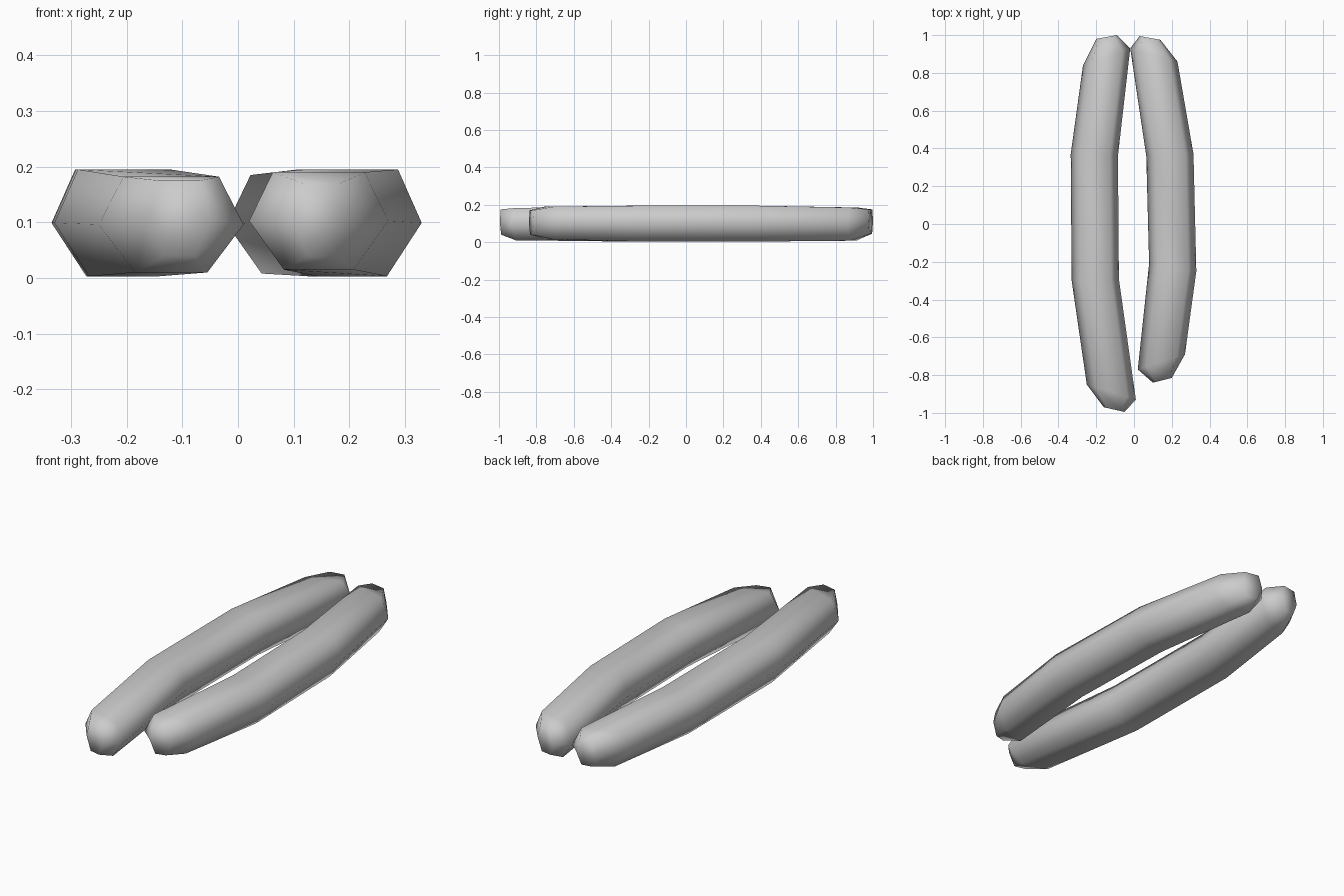
import bpy
import bmesh
from mathutils import Vector

if "Cube" in bpy.data.objects:
    bpy.data.objects.remove(bpy.data.objects["Cube"], do_unlink=True)

grey = bpy.data.materials.new("light_grey")
grey.use_nodes = True
grey.diffuse_color = (0.6, 0.6, 0.6, 1)
grey.node_tree.nodes["Principled BSDF"].inputs["Base Color"].default_value = (0.6, 0.6, 0.6, 1)

# Six-sided section: (position across the width from -1 to 1, height from 0 to 1)
SECTION = [(-1, 0.5), (-0.5, 0), (0.5, 0), (1, 0.5), (0.66, 1), (-0.66, 1)]


def sausage(name, stations):
    """Loft the section through stations of (left xy, right xy, bottom, top)."""
    bm = bmesh.new()
    rings = []
    for left, right, low, high in stations:
        a, b = Vector(left), Vector(right)
        ring = []
        for across, up in SECTION:
            p = a.lerp(b, (across + 1) / 2)
            ring.append(bm.verts.new((p.x, p.y, low + (high - low) * up)))
        rings.append(ring)
    for r, s in zip(rings, rings[1:]):
        for i in range(len(r)):
            j = (i + 1) % len(r)
            bm.faces.new((r[i], r[j], s[j], s[i]))
    bm.faces.new(rings[0])
    bm.faces.new(rings[-1])
    bmesh.ops.recalc_face_normals(bm, faces=bm.faces)
    mesh = bpy.data.meshes.new(name)
    bm.to_mesh(mesh)
    bm.free()
    mesh.materials.append(grey)
    mesh.shade_smooth()
    obj = bpy.data.objects.new(name, mesh)
    bpy.context.collection.objects.link(obj)


# Each sausage: front cap, front end, two middle rings, back end, back cap
sausage("right_sausage", [
    ((-0.16, -0.97), (-0.05, -0.995), 0.04, 0.175),
    ((-0.25, -0.85), (0.01, -0.93), 0.01, 0.182),
    ((-0.33, -0.30), (-0.08, -0.29), 0.003, 0.195),
    ((-0.335, 0.37), (-0.085, 0.36), 0.003, 0.195),
    ((-0.27, 0.84), (-0.02, 0.93), 0.008, 0.185),
    ((-0.20, 0.98), (-0.09, 1.0), 0.045, 0.175),
])
sausage("left_sausage", [
    ((0.10, -0.84), (0.20, -0.815), 0.04, 0.17),
    ((0.02, -0.77), (0.27, -0.69), 0.015, 0.19),
    ((0.08, -0.21), (0.33, -0.25), 0.003, 0.195),
    ((0.065, 0.36), (0.315, 0.37), 0.003, 0.195),
    ((-0.02, 0.93), (0.23, 0.86), 0.008, 0.185),
    ((0.03, 0.995), (0.14, 0.975), 0.045, 0.175),
])
